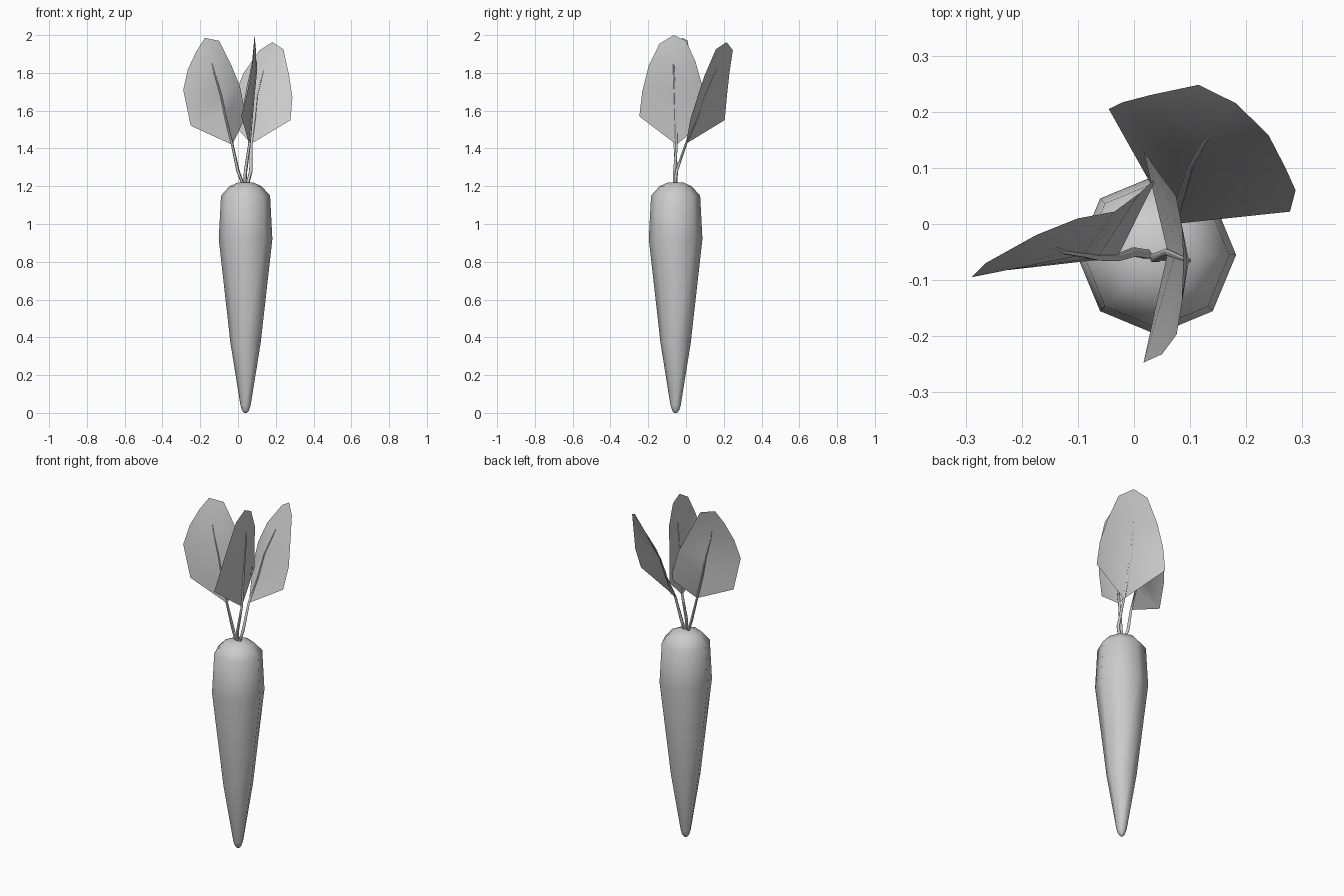
import bpy, bmesh, math
from math import cos, sin, pi

if "Cube" in bpy.data.objects:
    bpy.data.objects.remove(bpy.data.objects["Cube"])

def make_object(name, bm, angle):
    me = bpy.data.meshes.new(name)
    bm.to_mesh(me)
    bm.free()
    ob = bpy.data.objects.new(name, me)
    bpy.context.collection.objects.link(ob)
    bpy.ops.object.select_all(action='DESELECT')
    ob.select_set(True)
    bpy.context.view_layer.objects.active = ob
    bpy.ops.object.shade_smooth_by_angle(angle=math.radians(angle))
    return ob

def root(name, cx, cy, profile, sides=8):
    """Lathe a (radius, z) profile, closed to a point at both ends."""
    bm = bmesh.new()
    rings = [[bm.verts.new((cx + r * cos(2 * pi * i / sides), cy + r * sin(2 * pi * i / sides), z))
              for i in range(sides)] for r, z in profile]
    for a, b in zip(rings, rings[1:]):
        for i in range(sides):
            j = (i + 1) % sides
            bm.faces.new((a[i], a[j], b[j], b[i]))
    bm.faces.new(rings[0][::-1])
    bm.faces.new(rings[-1])
    return make_object(name, bm, 60)

def leaf(name, left, mid, right):
    """Folded sheet: mid runs from base to tip, left and right are the edges."""
    bm = bmesh.new()
    L, M, R = [[bm.verts.new(p) for p in row] for row in (left, mid, right)]
    n = len(L)
    for edge, flip in ((L, True), (R, False)):
        faces = [(M[0], edge[0], M[1])]
        faces += [(M[i + 1], edge[i], edge[i + 1], M[i + 2]) for i in range(n - 1)]
        faces += [(M[n], edge[-1], M[n + 1])]
        for f in faces:
            bm.faces.new(f[::-1] if flip else f)
    return make_object(name, bm, 40)

def tube(bm, pts, radii, sides=6):
    """Thin near-vertical stalk with horizontal rings."""
    rings = [[bm.verts.new((p[0] + r * cos(2 * pi * i / sides), p[1] + r * sin(2 * pi * i / sides), p[2]))
              for i in range(sides)] for p, r in zip(pts, radii)]
    for a, b in zip(rings, rings[1:]):
        for i in range(sides):
            j = (i + 1) % sides
            bm.faces.new((a[i], a[j], b[j], b[i]))
    bm.faces.new(rings[0][::-1])
    bm.faces.new(rings[-1])

def leaf_with_stem(side, start, left, mid, right):
    leaf("leaf_" + side, left, mid, right)
    bm = bmesh.new()
    pts = start + mid[:4]
    last = [(a + b) / 2 for a, b in zip(mid[3], mid[4])]
    pts.append(last)
    tube(bm, pts, [0.009] * len(start) + [0.007, 0.006, 0.005, 0.004, 0.002])
    make_object("stem_" + side, bm, 60)

# Tapered root
root("carrot_root", 0.04, -0.055,
     [(0.008, 0.0), (0.018, 0.012), (0.027, 0.04), (0.08, 0.37), (0.142, 0.92),
      (0.13, 1.15), (0.085, 1.2), (0.04, 1.22)])

# Left leaf
leaf_with_stem("left", [(0.03, -0.055, 1.2), (0.0, -0.05, 1.28)],
    [(-0.25, -0.085, 1.52), (-0.29, -0.095, 1.71), (-0.265, -0.07, 1.82), (-0.22, -0.045, 1.915)],
    [(-0.03, -0.06, 1.42), (-0.065, -0.06, 1.56), (-0.09, -0.055, 1.68),
     (-0.125, -0.05, 1.8), (-0.15, -0.035, 1.9), (-0.175, -0.02, 1.985)],
    [(0.042, 0.085, 1.57), (0.01, 0.055, 1.73), (-0.035, 0.022, 1.84), (-0.1, 0.01, 1.97)])

# Middle leaf, folded and facing sideways
leaf_with_stem("middle", [(0.035, -0.06, 1.2), (0.04, -0.06, 1.28)],
    [(0.017, 0.13, 1.57), (0.045, 0.09, 1.72), (0.075, 0.05, 1.86), (0.085, 0.0, 1.97)],
    [(0.06, -0.05, 1.42), (0.073, -0.055, 1.57), (0.085, -0.06, 1.7),
     (0.098, -0.065, 1.82), (0.095, -0.065, 1.92), (0.088, -0.065, 2.0)],
    [(0.017, -0.247, 1.57), (0.05, -0.232, 1.7), (0.076, -0.197, 1.84), (0.085, -0.14, 1.955)])

# Right leaf, leaning back
leaf_with_stem("right", [(0.048, -0.06, 1.2), (0.068, -0.05, 1.28)],
    [(-0.045, 0.205, 1.55), (-0.02, 0.217, 1.68), (0.03, 0.23, 1.8), (0.115, 0.248, 1.92)],
    [(0.07, 0.0, 1.425), (0.088, 0.06, 1.56), (0.1, 0.1, 1.68),
     (0.125, 0.145, 1.78), (0.15, 0.18, 1.87), (0.182, 0.215, 1.963)],
    [(0.278, 0.022, 1.55), (0.288, 0.06, 1.67), (0.27, 0.1, 1.79), (0.24, 0.158, 1.925)])
